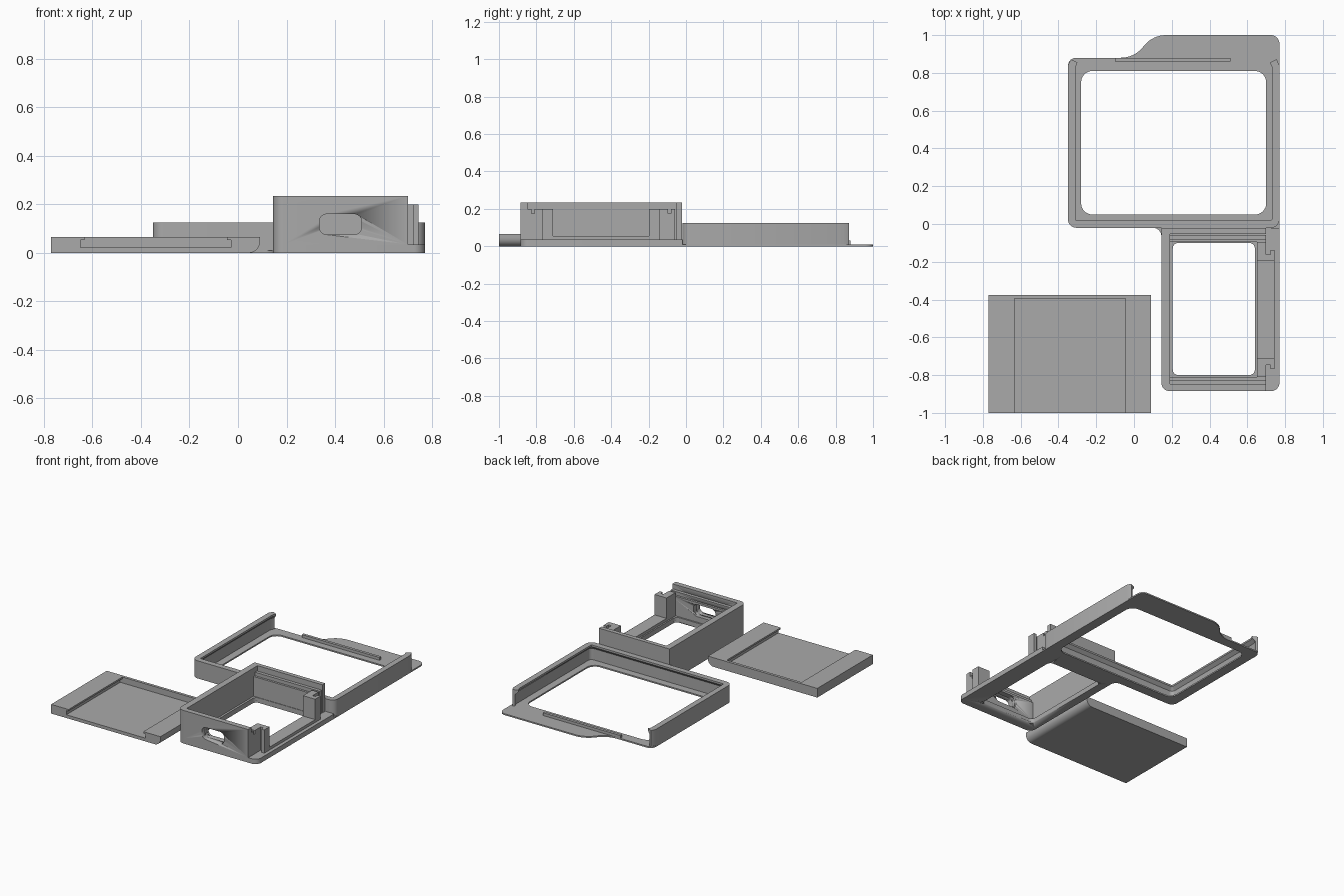
import bpy, bmesh, math
from mathutils import Vector, Matrix

if "Cube" in bpy.data.objects:
    bpy.data.objects.remove(bpy.data.objects["Cube"])

gray = bpy.data.materials.new("plain gray")
gray.diffuse_color = (0.4, 0.4, 0.4, 1)
gray.use_nodes = True
gray.node_tree.nodes["Principled BSDF"].inputs["Base Color"].default_value = gray.diffuse_color


def rounded(points, steps=8, closed=True):
    """Turn (x, y, radius) corners into a filleted outline."""
    out, n = [], len(points)
    for i, p in enumerate(points):
        c = Vector(p[:2])
        r = p[2] if len(p) > 2 else 0
        if r == 0 or (not closed and i in (0, n - 1)):
            out.append(c)
            continue
        a = (Vector(points[i - 1][:2]) - c).normalized()
        b = (Vector(points[(i + 1) % n][:2]) - c).normalized()
        half = a.angle(b) / 2
        mid = c + (a + b).normalized() * (r / math.sin(half))
        t = r / math.tan(half)
        v0, v1 = c + a * t - mid, c + b * t - mid
        turn = math.atan2(v0.x * v1.y - v0.y * v1.x, v0.dot(v1))
        out += [mid + Matrix.Rotation(turn * k / steps, 2) @ v0 for k in range(steps + 1)]
    return out


def rect(x0, x1, y0, y1, r=0):
    return [(x0, y0, r), (x1, y0, r), (x1, y1, r), (x0, y1, r)]


def finish(name, bm):
    bmesh.ops.remove_doubles(bm, verts=bm.verts, dist=1e-5)
    bmesh.ops.recalc_face_normals(bm, faces=bm.faces)
    me = bpy.data.meshes.new(name)
    bm.to_mesh(me)
    bm.free()
    me.materials.append(gray)
    ob = bpy.data.objects.new(name, me)
    bpy.context.collection.objects.link(ob)
    bpy.ops.object.select_all(action='DESELECT')
    bpy.context.view_layer.objects.active = ob
    ob.select_set(True)
    bpy.ops.object.shade_smooth_by_angle(angle=math.radians(30))
    return ob


def prism(name, z0, z1, outline, hole=None, along_y=False):
    """Extrude an outline, with an optional hole, in z (or an xz outline in y)."""
    bm = bmesh.new()
    edges = []
    for loop in [outline] + ([hole] if hole else []):
        vs = [bm.verts.new((p.x, p.y, z0)) for p in rounded(loop)]
        edges += [bm.edges.new((vs[i - 1], vs[i])) for i in range(len(vs))]
    bmesh.ops.triangle_fill(bm, edges=edges, use_beauty=True)
    geo = bmesh.ops.extrude_face_region(bm, geom=bm.faces[:])
    top = [v for v in geo["geom"] if isinstance(v, bmesh.types.BMVert)]
    bmesh.ops.translate(bm, verts=top, vec=(0, 0, z1 - z0))
    if along_y:
        for v in bm.verts:
            v.co = (v.co.x, v.co.z, v.co.y)
    return finish(name, bm)


def sweep(name, path, profile):
    """Run an (inward offset, z) profile along a path in plan."""
    bm = bmesh.new()
    rings = []
    for i, p in enumerate(path):
        d0 = (p - path[i - 1]).normalized() if i else None
        d1 = (path[i + 1] - p).normalized() if i < len(path) - 1 else d0
        d0 = d0 or d1
        t = (d0 + d1).normalized()
        n = Vector((-t.y, t.x)) / max(t.dot(d1), 0.5)
        rings.append([bm.verts.new((*(p + n * o), z)) for o, z in profile])
    m = len(profile)
    for a, b in zip(rings, rings[1:]):
        for k in range(m):
            bm.faces.new((a[k], a[(k + 1) % m], b[(k + 1) % m], b[k]))
    bm.faces.new(rings[0])
    bm.faces.new(rings[-1])
    return finish(name, bm)


# Thin base sheet under the frame, its pull tab and the box
base = [(-0.35, -0.02, 0.045), (0.145, -0.02, 0.045), (0.145, -0.885, 0.045), (0.77, -0.885, 0.045),
        (0.77, 1.0, 0.045), (0.10, 1.0, 0.15), (0.0, 0.88, 0.15), (-0.35, 0.88, 0.045)]
frame_hole = rect(-0.28, 0.70, 0.05, 0.81, 0.06)
box_hole = rect(0.205, 0.64, -0.80, -0.10, 0.03)
sheet = prism("base_sheet", 0, 0.01, base, frame_hole)
cutter = prism("box_opening_cutter", -0.1, 0.1, box_hole)


def cut(ob, tool):
    tool.hide_render = True
    tool.hide_set(True)
    mod = ob.modifiers.new("opening", 'BOOLEAN')
    mod.operation = 'DIFFERENCE'
    mod.solver = 'EXACT'
    mod.object = tool


cut(sheet, cutter)

# Frame walls with an overhanging lip, open at the back
path = rounded([(-0.335, 0.872), (-0.35, 0.84), (-0.35, -0.02, 0.045), (0.77, -0.02, 0.045),
                (0.77, 0.84), (0.755, 0.872)], closed=False)
sweep("frame_wall", path,
      [(0, 0.01), (0.018, 0.01), (0.018, 0.09), (0.04, 0.112), (0.04, 0.125), (0, 0.125)])

# Retaining ridge at the back edge of the frame
prism("retaining_ridge", 0.01, 0.03, rect(-0.10, 0.51, 0.86, 0.88))

# Box floor
prism("box_floor", 0.01, 0.035,
      [(0.145, -0.02), (0.145, -0.885, 0.045), (0.77, -0.885, 0.045), (0.77, -0.02)], box_hole)

# Box walls on three sides, with stepped rails inside and a rounded window
window = prism("window_cutter", -1.0, -0.7, rect(0.335, 0.51, 0.075, 0.16, 0.032), along_y=True)
walls = prism("box_wall", 0.035, 0.235,
              [(0.70, -0.885), (0.145, -0.885, 0.045), (0.145, -0.022), (0.70, -0.022),
               (0.70, -0.052), (0.19, -0.052), (0.19, -0.848), (0.70, -0.848)])
cut(walls, window)
MID = -0.4535
for side, s in (("front", -1), ("back", 1)):
    def y(d):
        return MID + s * d
    for part, d0, d1, top in (("upper", 0.3945, 0.372, 0.20), ("lower", 0.372, 0.357, 0.175)):
        lo, hi = sorted((y(d0), y(d1)))
        rail = prism(side + "_" + part + "_rail", 0.035, top, rect(0.19, 0.70, lo, hi))
        if s < 0:
            cut(rail, window)
    # Corner post and its hooked latch
    lo, hi = sorted((y(0.357), y(0.2565)))
    prism(side + "_post", 0.035, 0.20, rect(0.65, 0.70, lo, hi))
    prism(side + "_latch", 0.035, 0.20,
          [(0.70, y(0.2565)), (0.745, y(0.2565)), (0.745, y(0.315)),
           (0.722, y(0.315)), (0.722, y(0.292)), (0.70, y(0.292))])

# Raised sill between the posts
prism("box_sill", 0.035, 0.055, rect(0.65, 0.745, -0.71, -0.197))

# Sliding lid with an undercut channel, closed at the back
shell = [(-0.77, 0), (0.09, 0, 0.045), (0.09, 0.065)]
channel = [(-0.045, 0.065), (-0.045, 0.053), (-0.028, 0.053), (-0.028, 0.023),
           (-0.65, 0.023), (-0.65, 0.053), (-0.633, 0.053), (-0.633, 0.065)]
prism("lid", -1.0, -0.395, shell + channel + [(-0.77, 0.065)], along_y=True)
prism("lid_back_edge", -0.395, -0.375, shell + [(-0.77, 0.065)], along_y=True)
